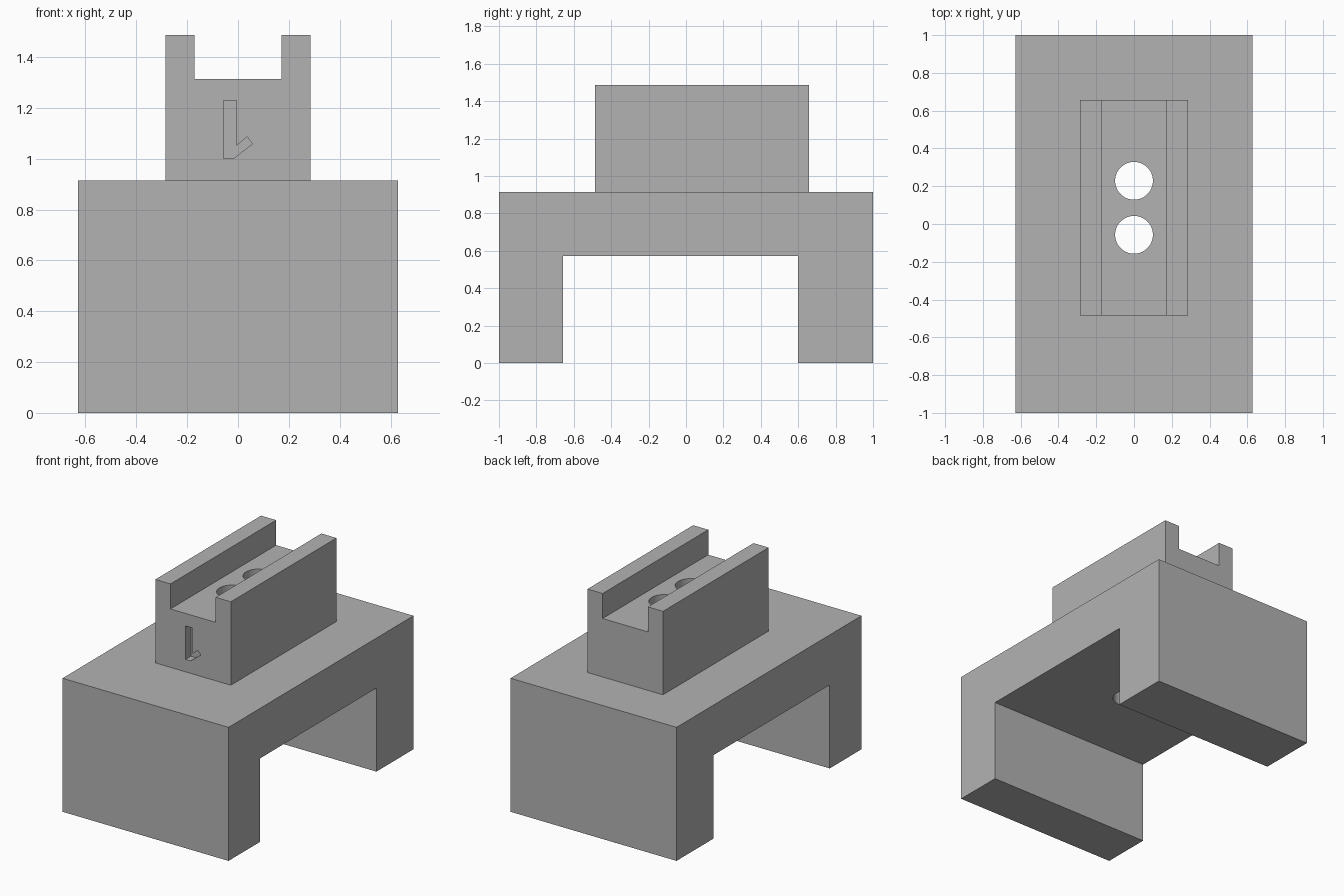
import bpy
import bmesh
from math import radians
from mathutils import Matrix, Vector

if "Cube" in bpy.data.objects:
    bpy.data.objects.remove(bpy.data.objects["Cube"], do_unlink=True)

U = 1 / 35  # design unit

grey = bpy.data.materials.new("plain grey")
grey.use_nodes = True
grey.diffuse_color = (0.45, 0.45, 0.45, 1)
grey.node_tree.nodes["Principled BSDF"].inputs["Base Color"].default_value = grey.diffuse_color


def finish(name, bm):
    bmesh.ops.recalc_face_normals(bm, faces=bm.faces)
    mesh = bpy.data.meshes.new(name)
    bm.to_mesh(mesh)
    bm.free()
    mesh.materials.append(grey)
    obj = bpy.data.objects.new(name, mesh)
    bpy.context.collection.objects.link(obj)
    return obj


def extrude_profile(name, points, to_3d, start, end):
    """Extrude a closed 2D outline from start to end along the third axis."""
    bm = bmesh.new()
    face = bm.faces.new([bm.verts.new(Vector(to_3d(a, b, start)) * U) for a, b in points])
    new = bmesh.ops.extrude_face_region(bm, geom=[face])["geom"]
    offset = (Vector(to_3d(0, 0, end)) - Vector(to_3d(0, 0, start))) * U
    bmesh.ops.translate(bm, vec=offset, verts=[g for g in new if isinstance(g, bmesh.types.BMVert)])
    return finish(name, bm)


def cylinder(name, y, radius, z0, z1):
    bm = bmesh.new()
    bmesh.ops.create_cone(bm, cap_ends=True, segments=64, radius1=radius * U, radius2=radius * U,
                          depth=(z1 - z0) * U,
                          matrix=Matrix.Translation(Vector((0, y, (z0 + z1) / 2)) * U))
    return finish(name, bm)


def combine(target, other, operation):
    """Apply a boolean and discard the helper."""
    other.hide_render = True
    mod = target.modifiers.new(operation.title(), "BOOLEAN")
    mod.operation = operation
    mod.object = other
    mod.solver = "EXACT"
    bpy.ops.object.select_all(action="DESELECT")
    bpy.context.view_layer.objects.active = target
    target.select_set(True)
    bpy.ops.object.modifier_apply(modifier=mod.name)
    bpy.data.objects.remove(other, do_unlink=True)


def side(y, z, x):
    return (x, y, z)


def front(x, z, y):
    return (x, y, z)


# Bridge base with two legs, as a side outline
stand = extrude_profile("bridge_stand", [(-35, 0), (-23, 0), (-23, 20), (21, 20), (21, 0),
                                         (35, 0), (35, 32), (-35, 32)], side, -22, 22)

# Channel block on top, as a front outline
half = [(10, 32), (10, 52), (6, 52), (6, 46)]
outline = half + [(-x, z) for x, z in reversed(half)]
block = extrude_profile("channel_block", outline, front, -17, 23)
combine(stand, block, "UNION")

# Two bolt holes through the channel floor
for y in (-2, 8):
    combine(stand, cylinder("bolt_hole_cutter", y, 3.5, 15, 50), "DIFFERENCE")

# Half-arrow recess in the front of the block
arrow = [(-2, 35), (-0.65, 35), (2, 37.05), (1.25, 38), (-0.2, 36.8), (-0.2, 43), (-2, 43)]
combine(stand, extrude_profile("half_arrow_cutter", arrow, front, -18, -15), "DIFFERENCE")

# Smooth hole walls, sharp edges elsewhere
stand.select_set(True)
bpy.context.view_layer.objects.active = stand
bpy.ops.object.shade_smooth_by_angle(angle=radians(30))
